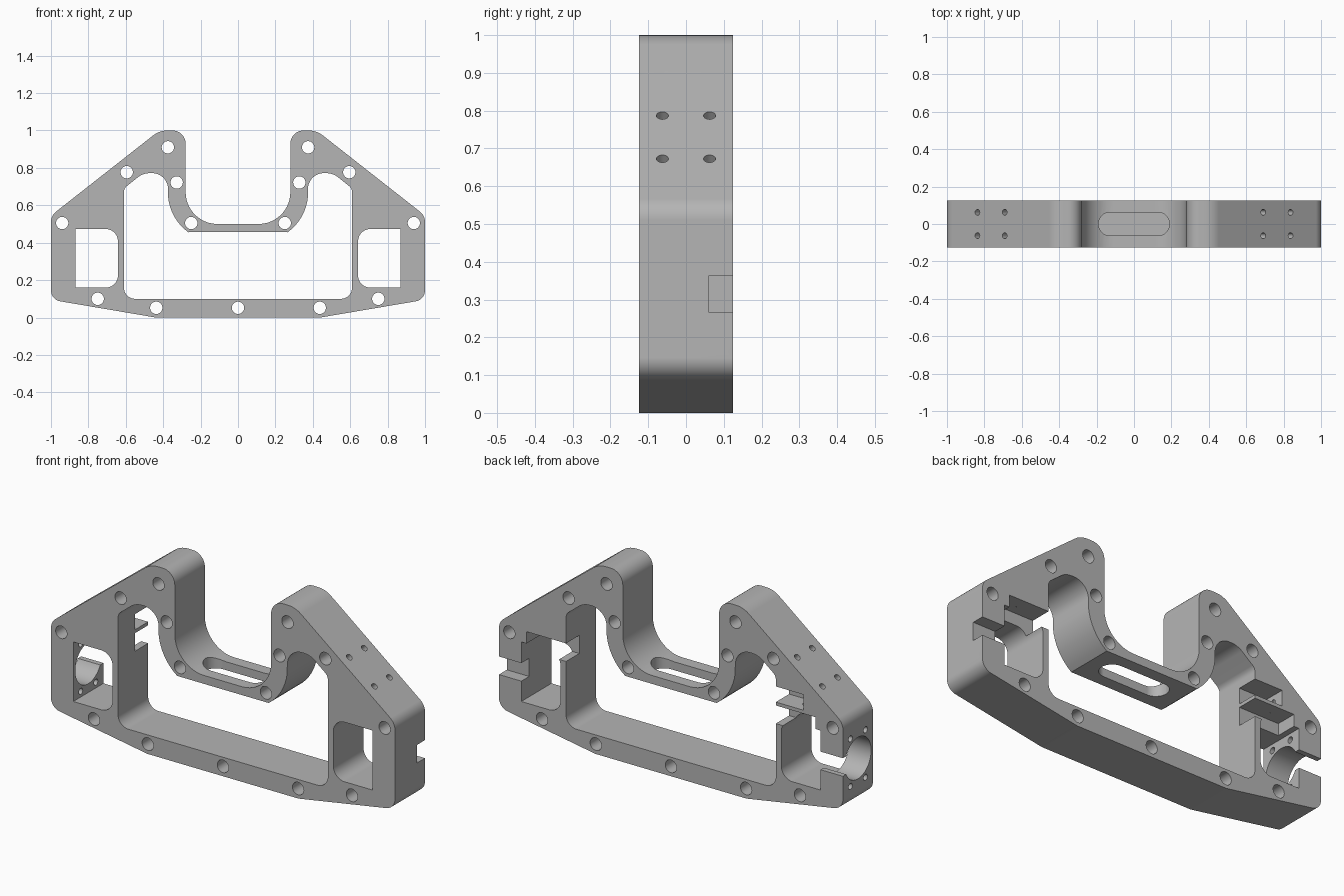
import bpy, bmesh, math
from mathutils import Vector, Matrix

cube = bpy.data.objects.get("Cube")
if cube:
    bpy.data.objects.remove(cube, do_unlink=True)

HALF = 0.125  # half thickness of the plate
FRONT = Matrix.Rotation(math.pi / 2, 4, 'X')   # profile in x, z
SIDE = Matrix.Rotation(math.pi / 2, 4, 'Y')    # axis along x

metal = bpy.data.materials.new("machined_grey")
metal.use_nodes = True
GREY = (0.46, 0.46, 0.46, 1)
metal.diffuse_color = GREY
metal.node_tree.nodes["Principled BSDF"].inputs["Base Color"].default_value = GREY


def rounded(corners):
    """Polygon from (x, y, radius) corners with filleted corners."""
    pts = []
    n = len(corners)
    for i, (x, y, r) in enumerate(corners):
        p = Vector((x, y))
        if r == 0:
            pts.append(p)
            continue
        a = (Vector(corners[i - 1][:2]) - p).normalized()
        b = (Vector(corners[(i + 1) % n][:2]) - p).normalized()
        half = a.angle(b) / 2
        center = p + (a + b).normalized() * r / math.sin(half)
        start = p + a * r / math.tan(half) - center
        end = p + b * r / math.tan(half) - center
        turn = math.atan2(start.x * end.y - start.y * end.x, start.dot(end))
        steps = max(3, round(abs(turn) / math.radians(8)))
        for k in range(steps + 1):
            t = turn * k / steps
            c, s = math.cos(t), math.sin(t)
            pts.append(center + Vector((start.x * c - start.y * s, start.x * s + start.y * c)))
    return pts


def mirrored(half):
    """Close a right-hand half profile with its mirror image."""
    return half + [(-x, y, r) for x, y, r in reversed(half)]


def circle(r, n=32):
    return [Vector((r * math.cos(2 * math.pi * k / n), r * math.sin(2 * math.pi * k / n)))
            for k in range(n)]


def prism(name, pts, matrix, half):
    bm = bmesh.new()
    low = [bm.verts.new((p.x, p.y, -half)) for p in pts]
    face = bm.faces.new(low)
    ext = bmesh.ops.extrude_face_region(bm, geom=[face])
    bmesh.ops.translate(bm, vec=(0, 0, 2 * half),
                        verts=[v for v in ext["geom"] if isinstance(v, bmesh.types.BMVert)])
    bm.transform(matrix)
    bmesh.ops.recalc_face_normals(bm, faces=bm.faces)
    mesh = bpy.data.meshes.new(name)
    bm.to_mesh(mesh)
    bm.free()
    mesh.materials.append(metal)
    ob = bpy.data.objects.new(name, mesh)
    bpy.context.collection.objects.link(ob)
    return ob


cutters = []


def cut(name, pts, matrix, half):
    ob = prism(name, pts, matrix, half)
    ob.hide_render = True
    cutters.append(ob)


def cut_box(name, x1, x2, y1, y2, z1, z2):
    pts = rounded([(x1, z1, 0), (x2, z1, 0), (x2, z2, 0), (x1, z2, 0)])
    cut(name, pts, Matrix.Translation((0, (y1 + y2) / 2, 0)) @ FRONT, (y2 - y1) / 2)


# Frame plate with the U-shaped notch
outline = mirrored([(0.44, 0, 0.08), (1, 0.095, 0.06), (1, 0.545, 0.07),
                    (0.42, 1, 0.12), (0.28, 1, 0.07), (0.28, 0.5, 0.17)])
frame = prism("frame_plate", rounded(outline), FRONT, HALF)

# Large central opening, its upper curve concentric with the notch corner
bend = []
for k in range(10):
    a = math.radians(6 * k)
    bend.append((0.11 + 0.265 * math.cos(a), 0.67 - 0.265 * math.sin(a), 0))
opening = mirrored([(0.61, 0.1, 0.06), (0.61, 0.69, 0.04), (0.507, 0.772, 0.1),
                    (0.375, 0.772, 0.085)] + bend[1:] + [(0.265, 0.456, 0)])
cut("opening_cutter", rounded(opening), FRONT, 0.2)

# Screw holes through the plate
SPOTS = [(0.94, 0.505), (0.595, 0.777), (0.375, 0.91), (0.328, 0.722),
         (0.25, 0.505), (0.75, 0.1), (0.437, 0.052)]
for x, z in [(0, 0.052)] + [(s * x, z) for x, z in SPOTS for s in (1, -1)]:
    cut("screw_hole_cutter", circle(0.033), Matrix.Translation((x, 0, z)) @ FRONT, 0.2)

# Slot in the floor of the notch
slot = rounded([(-0.19, -0.062, 0.0615), (0.19, -0.062, 0.0615),
                (0.19, 0.062, 0.0615), (-0.19, 0.062, 0.0615)])
cut("slot_cutter", slot, Matrix.Translation((0, 0, 0.48)), 0.08)

for s in (1, -1):
    # Side window, rounded on its inner side
    window = rounded([(s * 0.87, 0.16, 0), (s * 0.87, 0.473, 0),
                      (s * 0.642, 0.473, 0.065), (s * 0.642, 0.16, 0.065)])
    cut("window_cutter", window, FRONT, 0.2)

    # Round seat in the end wall, open to the back
    cut("seat_cutter", circle(0.109, 64), Matrix.Translation((s * 0.94, 0, 0.315)) @ SIDE, 0.09)
    cut_box("seat_gap_cutter", *sorted((s * 0.85, s * 1.05)), 0.06, 0.2, 0.267, 0.362)
    for y in (-0.0625, 0.0625):
        for z in (0.19, 0.44):
            cut("end_hole_cutter", circle(0.016, 20),
                Matrix.Translation((s * 0.94, y, z)) @ SIDE, 0.09)

        # Blind holes square to the sloping shoulder
        normal = Vector((s * 0.617, 0, 0.787))
        turn = normal.to_track_quat('Z', 'Y').to_matrix().to_4x4()
        for x, z, depth in ((0.69, 0.785, 0.09), (0.835, 0.67, 0.16)):
            cut("shoulder_hole_cutter", circle(0.016, 20),
                Matrix.Translation((s * x, y, z)) @ turn, depth)

    # Pocket in the back above the window
    cut_box("pocket_cutter", *sorted((s * 0.59, s * 0.84)), 0.015, 0.2, 0.44, 0.535)

# Second pocket on one side, leaving a thin shelf
cut_box("upper_pocket_cutter", -0.77, -0.59, 0.015, 0.2, 0.553, 0.635)

# Apply all cuts
for c in cutters:
    mod = frame.modifiers.new(c.name, 'BOOLEAN')
    mod.operation = 'DIFFERENCE'
    mod.solver = 'EXACT'
    mod.object = c
bpy.context.view_layer.update()
result = bpy.data.meshes.new_from_object(
    frame.evaluated_get(bpy.context.evaluated_depsgraph_get()))
frame.modifiers.clear()
frame.data = result
for c in cutters:
    bpy.data.objects.remove(c, do_unlink=True)
result.materials.clear()
result.materials.append(metal)
for poly in result.polygons:
    poly.material_index = 0

# Smooth curved walls, keep machined edges sharp
for ob in bpy.context.selected_objects:
    ob.select_set(False)
frame.select_set(True)
bpy.context.view_layer.objects.active = frame
bpy.ops.object.shade_smooth_by_angle(angle=math.radians(25))
weighted = frame.modifiers.new("even_shading", 'WEIGHTED_NORMAL')
weighted.keep_sharp = True
